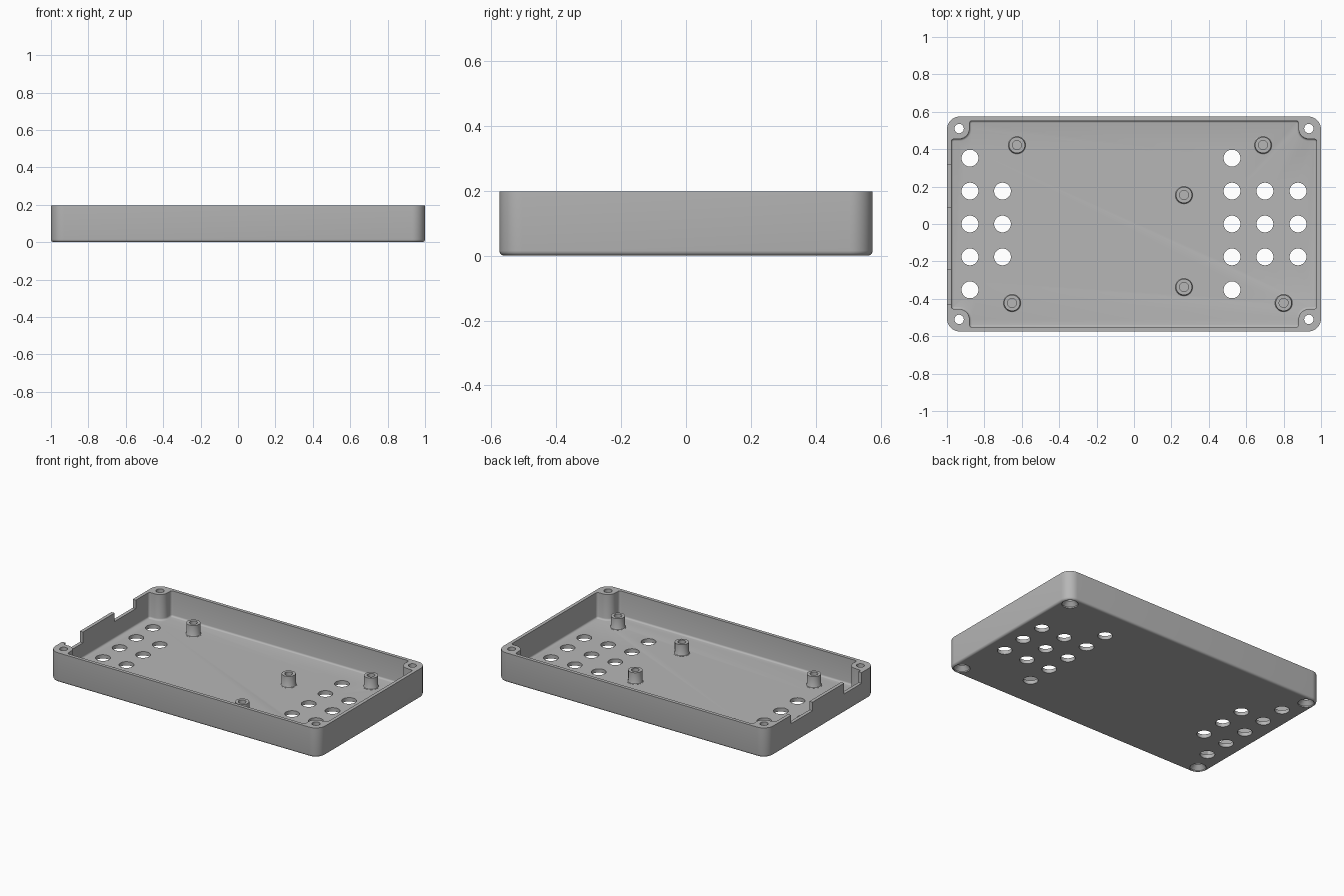
import bpy, bmesh
from math import cos, sin, pi, radians
from mathutils import Vector

cube = bpy.data.objects.get("Cube")
if cube:
    bpy.data.objects.remove(cube, do_unlink=True)

LX, LY, HEIGHT, FLOOR = 1.0, 0.575, 0.197, 0.025
WALL = 0.023
POST_X, POST_Y = 0.935, 0.51

grey = bpy.data.materials.new("grey_plastic")
grey.use_nodes = True
COLOUR = (0.47, 0.47, 0.47, 1)
grey.diffuse_color = COLOUR
grey.node_tree.nodes["Principled BSDF"].inputs["Base Color"].default_value = COLOUR


def make(name, bm):
    bmesh.ops.recalc_face_normals(bm, faces=bm.faces)
    mesh = bpy.data.meshes.new(name)
    bm.to_mesh(mesh)
    bm.free()
    mesh.materials.append(grey)
    ob = bpy.data.objects.new(name, mesh)
    bpy.context.collection.objects.link(ob)
    return ob


def arc(cx, cy, r, a0, a1, n=8):
    angles = [radians(a0 + (a1 - a0) * i / n) for i in range(n + 1)]
    return [(cx + r * cos(a), cy + r * sin(a)) for a in angles]


def four_corners(quad):
    """Mirror one corner's outline into a full closed loop."""
    loop = []
    for sx, sy in ((1, 1), (-1, 1), (-1, -1), (1, -1)):
        pts = quad if sx == sy else quad[::-1]
        loop += [(x * sx, y * sy) for x, y in pts]
    return loop


def prism(name, outline, z0, z1, fillet):
    """Extruded outline with a rounded lower edge."""
    bm = bmesh.new()
    base = bm.faces.new([bm.verts.new((x, y, z0)) for x, y in outline])
    up = bmesh.ops.extrude_face_region(bm, geom=[base], use_keep_orig=True)["geom"]
    bmesh.ops.translate(bm, verts=[v for v in up if isinstance(v, bmesh.types.BMVert)],
                        vec=(0, 0, z1 - z0))
    bmesh.ops.recalc_face_normals(bm, faces=bm.faces)
    rim = [e for e in bm.edges if all(abs(v.co.z - z0) < 1e-5 for v in e.verts)]
    bmesh.ops.bevel(bm, geom=rim, offset=fillet, segments=4, profile=0.5, affect='EDGES')
    return make(name, bm)


def lathe(name, profile, x, y, n=40):
    """Revolve (radius, z) points about a vertical axis."""
    bm = bmesh.new()
    vs = [bm.verts.new((r, 0, z)) for r, z in profile]
    es = [bm.edges.new(p) for p in zip(vs, vs[1:])]
    bmesh.ops.spin(bm, geom=vs + es, cent=(0, 0, 0), axis=(0, 0, 1),
                   angle=2 * pi, steps=n, use_merge=False)
    bmesh.ops.remove_doubles(bm, verts=bm.verts, dist=1e-5)
    bmesh.ops.translate(bm, verts=bm.verts, vec=(x, y, 0))
    return make(name, bm)


def box(name, lo, hi):
    bm = bmesh.new()
    bmesh.ops.create_cube(bm, size=1)
    lo, hi = Vector(lo), Vector(hi)
    for v in bm.verts:
        v.co = (lo + hi) / 2 + v.co * (hi - lo)
    return make(name, bm)


def carve(target, cutter):
    mod = target.modifiers.new("cut", 'BOOLEAN')
    mod.object, mod.solver = cutter, 'EXACT'
    cutter.hide_render = True
    bpy.context.view_layer.objects.active = target
    bpy.ops.object.modifier_apply(modifier=mod.name)
    bpy.data.objects.remove(cutter, do_unlink=True)


def smooth(ob):
    bpy.ops.object.select_all(action='DESELECT')
    ob.select_set(True)
    bpy.context.view_layer.objects.active = ob
    bpy.ops.object.shade_smooth_by_angle(angle=radians(35))


# Outer tray body
RADIUS = 0.07
tray = prism("tray", four_corners(arc(LX - RADIUS, LY - RADIUS, RADIUS, 0, 90, 10)),
             0, HEIGHT, 0.015)

# Hollow interior, leaving a round post in each corner
ix, iy, post, f = LX - WALL, LY - WALL, 0.055, 0.015
corner = (arc(ix - f, POST_Y - post - f, f, 0, 90, 5)
          + arc(POST_X, POST_Y, post, 270, 180, 10)
          + arc(POST_X - post - f, iy - f, f, 0, 90, 5))
carve(tray, prism("cavity_cutter", four_corners(corner), FLOOR, HEIGHT + 0.1, 0.012))

# Countersunk screw holes through the corner posts
screw = [(0, -0.05), (0.05, -0.05), (0.05, 0.008), (0.025, 0.035), (0.025, 0.3), (0, 0.3)]
for sx in (-1, 1):
    for sy in (-1, 1):
        carve(tray, lathe("screw_cutter", screw, sx * POST_X, sy * POST_Y, 32))

# Round ventilation holes in the floor: column position and half count
vent = [(0, -0.05), (0.045, -0.05), (0.045, 0.1), (0, 0.1)]
for x, half in ((-0.877, 2), (-0.703, 1), (0.524, 2), (0.7, 1), (0.877, 1)):
    for i in range(-half, half + 1):
        carve(tray, lathe("vent_cutter", vent, x, i * 0.176))

# Connector notches in the right end wall
for y0, y1, z in ((0.09, 0.315, 0.14), (-0.43, -0.245, 0.125)):
    carve(tray, box("notch_cutter", (-1.1, y0, z), (-0.965, y1, 0.3)))
smooth(tray)

# Board standoffs with a flared foot and a blind hole
standoff = [(0, 0.015), (0.05, 0.015), (0.05, 0.026), (0.046, 0.028), (0.043, 0.034),
            (0.043, 0.1), (0.024, 0.1), (0.024, 0.03), (0, 0.03)]
spots = ((-0.626, 0.422), (0.69, 0.422), (0.267, 0.155),
         (0.267, -0.337), (-0.652, -0.422), (0.8, -0.422))
for i, (x, y) in enumerate(spots):
    smooth(lathe(f"standoff_{i + 1}", standoff, x, y, 32))
